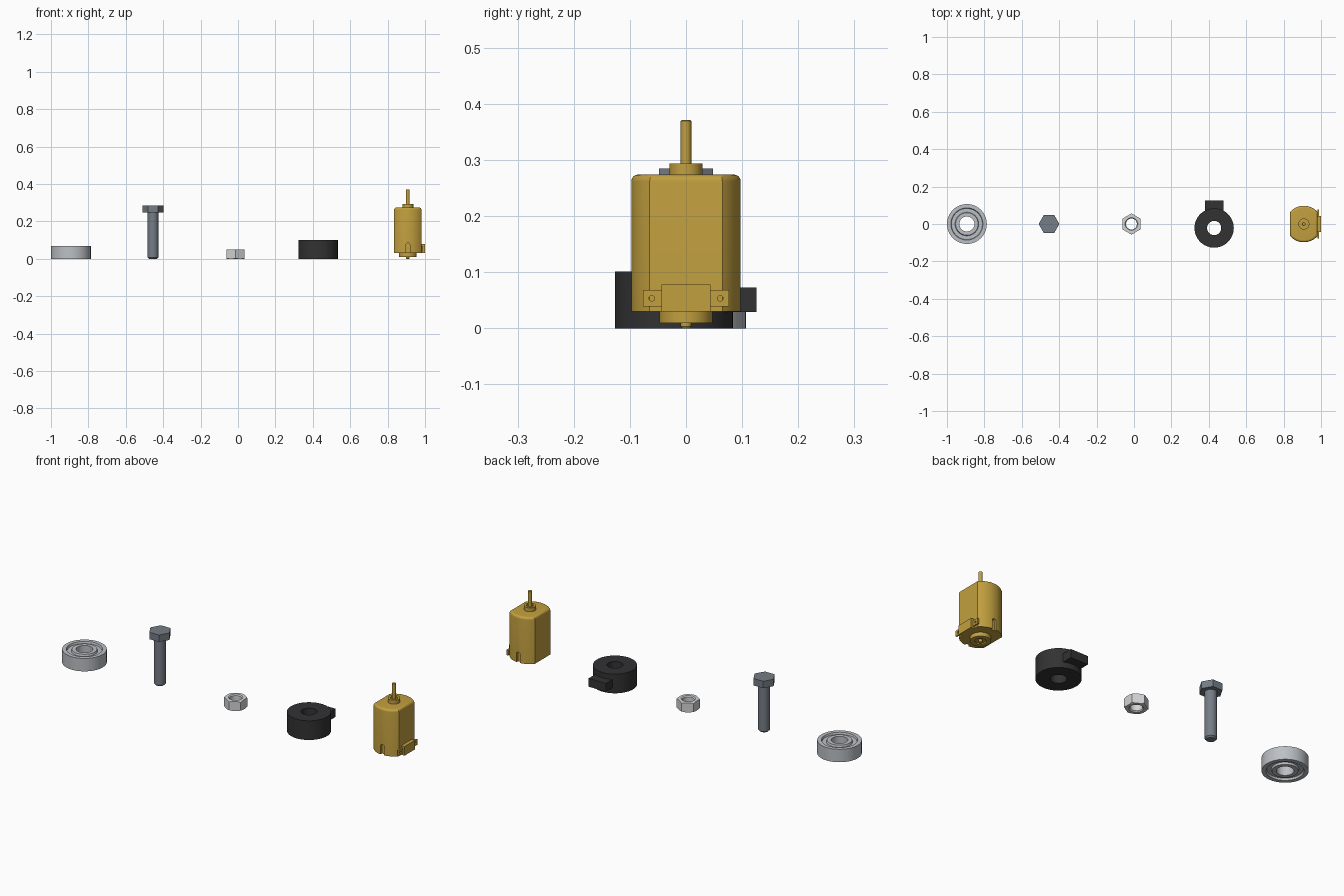
import bpy, bmesh
from math import pi, sin, cos, acos, radians

if "Cube" in bpy.data.objects:
    bpy.data.objects.remove(bpy.data.objects["Cube"])


def material(name, rgb):
    m = bpy.data.materials.new(name)
    m.diffuse_color = (*rgb, 1)
    m.use_nodes = True
    m.node_tree.nodes["Principled BSDF"].inputs["Base Color"].default_value = m.diffuse_color
    return m


STEEL = material("steel", (0.50, 0.53, 0.56))
DARK_STEEL = material("dark_steel", (0.18, 0.205, 0.24))
ZINC = material("zinc", (0.65, 0.66, 0.68))
BLACK = material("black_plastic", (0.032, 0.032, 0.034))
GOLD = material("gold", (0.54, 0.35, 0.05))


def make(name, bm, mat, loc):
    bmesh.ops.recalc_face_normals(bm, faces=bm.faces)
    mesh = bpy.data.meshes.new(name)
    bm.to_mesh(mesh)
    bm.free()
    ob = bpy.data.objects.new(name, mesh)
    ob.location = loc
    bpy.context.collection.objects.link(ob)
    if mat:
        mesh.materials.append(mat)
    return ob


def loft(name, loops, mat, loc, closed=False):
    """Skin loops of 3D points; open lofts get end caps."""
    bm = bmesh.new()
    rings = [[bm.verts.new(p) for p in loop] for loop in loops]
    pairs = list(zip(rings, rings[1:])) + ([(rings[-1], rings[0])] if closed else [])
    for a, b in pairs:
        for i in range(len(a)):
            j = (i + 1) % len(a)
            bm.faces.new((a[i], a[j], b[j], b[i]))
    if not closed:
        bm.faces.new(rings[0])
        bm.faces.new(rings[-1])
    return make(name, bm, mat, loc)


def lathe(name, profile, mat, loc, closed=False, n=64):
    """Spin (radius, z) points round z."""
    return loft(name, [[(r * cos(2 * pi * i / n), r * sin(2 * pi * i / n), z)
                        for i in range(n)] for r, z in profile], mat, loc, closed)


def prism(name, pts, z0, z1, mat, loc):
    return loft(name, [[(x, y, z) for x, y in pts] for z in (z0, z1)], mat, loc)


def box(name, x, y, z, mat, loc):
    return prism(name, [(x[0], y[0]), (x[1], y[0]), (x[1], y[1]), (x[0], y[1])],
                 z[0], z[1], mat, loc)


def hexagon(r, turn=0):
    return [(r * cos(turn + i * pi / 3), r * sin(turn + i * pi / 3)) for i in range(6)]


def boolean(ob, cutter, op='DIFFERENCE'):
    bpy.context.view_layer.update()
    mod = ob.modifiers.new(op.lower(), 'BOOLEAN')
    mod.operation, mod.object, mod.solver = op, cutter, 'EXACT'
    with bpy.context.temp_override(object=ob, active_object=ob):
        bpy.ops.object.modifier_apply(modifier=mod.name)
    bpy.data.objects.remove(cutter)


# Ball bearing with recessed shields
h, d, s = 0.068, 0.010, 0.003
half = [(0.040, 0), (0.063 - s, 0), (0.063, d), (0.083, d), (0.083 + s, 0), (0.1065, 0)]
lathe("bearing", half + [(r, h - z) for r, z in reversed(half)], STEEL,
      (-0.8935, 0, 0), closed=True)

# Hex bolt
at = (-0.4545, 0, 0)
prism("bolt_head", hexagon(0.0555), 0.248, 0.2845, DARK_STEEL, at)
lathe("bolt_shank", [(0.021, 0), (0.0285, 0.0075), (0.0285, 0.25)], DARK_STEEL, at)

# Hex nut: chamfered corners and countersunk hole
at = (-0.0135, 0, 0)
nut = prism("nut", hexagon(0.0565, pi / 6), 0, 0.05, ZINC, at)
boolean(nut, lathe("nut_envelope", [(0.050, 0), (0.058, 0.004), (0.058, 0.046), (0.050, 0.05)],
                   None, at), 'INTERSECT')
boolean(nut, lathe("nut_bore", [(0.036, -0.002), (0.029, 0.005), (0.029, 0.045),
                                (0.036, 0.052)], None, at))

# Black ring with a side block
at = (0.4285, -0.0215, 0)
lathe("ring_housing", [(0.038, 0), (0.105, 0), (0.105, 0.101), (0.038, 0.101)], BLACK, at,
      closed=True)
box("ring_block", (-0.05, 0.05), (0.07, 0.1475), (0.029, 0.073), BLACK, at)

# Motor can: round sides with two flats, rounded top rim
at = (0.908, 0, 0)
R, W = 0.0975, 0.073


def can_loop(inset, z):
    r, w = R - inset, W - inset
    a0 = acos(w / r)
    arc = [a0 + (pi - 2 * a0) * i / 24 for i in range(25)]
    pts = [(r * cos(a), r * sin(a), z) for a in arc]
    return pts + [(-x, -y, z) for x, y, z in pts]


B, TOP = 0.012, 0.274
rim = [can_loop(B * (1 - cos(t * pi / 12)), TOP - B * (1 - sin(t * pi / 12))) for t in range(7)]
can = loft("motor_can", [can_loop(0, 0.03)] + rim, GOLD, at)

# Slots at the foot of the round sides
for side in (-1, 1):
    w = 0.0105
    slot = [(-w, 0.02), (w, 0.02)] + [(w * cos(pi * i / 12), 0.074 + w * sin(pi * i / 12))
                                      for i in range(13)]
    cutter = prism("slot_cutter", slot, -0.012, 0.012, None, (at[0], side * R, 0))
    cutter.rotation_euler = (pi / 2, 0, 0)
    boolean(can, cutter)

# Bosses and shaft
lathe("motor_top_boss", [(0.0295, 0.27), (0.0295, 0.294), (0.018, 0.294), (0.018, 0.288),
                         (0.008, 0.288)], GOLD, at)
lathe("motor_bottom_boss", [(0.012, 0.016), (0.026, 0.016), (0.026, 0.01), (0.0475, 0.01),
                            (0.0475, 0.032)], GOLD, at)
lathe("motor_shaft", [(0.007, 0), (0.0094, 0.003), (0.0094, 0.3695), (0.008, 0.371)],
      GOLD, at, n=32)

# Terminal block and two drilled tabs
box("terminal_block", (0.065, 0.092), (-0.0435, 0.0435), (0.03, 0.078), GOLD, at)
for side, label in ((-1, "front"), (1, "back")):
    y = sorted((side * 0.04, side * 0.077))
    tab = box("terminal_" + label, (0.074, 0.082), y, (0.039, 0.068), GOLD, at)
    drill = lathe("tab_drill", [(0.005, -0.02), (0.005, 0.02)], None,
                  (at[0] + 0.08, side * 0.061, 0.0535), n=24)
    drill.rotation_euler = (0, pi / 2, 0)
    boolean(tab, drill)

# Smooth round surfaces, keep edges crisp
for ob in bpy.data.objects:
    ob.select_set(True)
    bpy.context.view_layer.objects.active = ob
bpy.ops.object.shade_smooth_by_angle(angle=radians(25))
